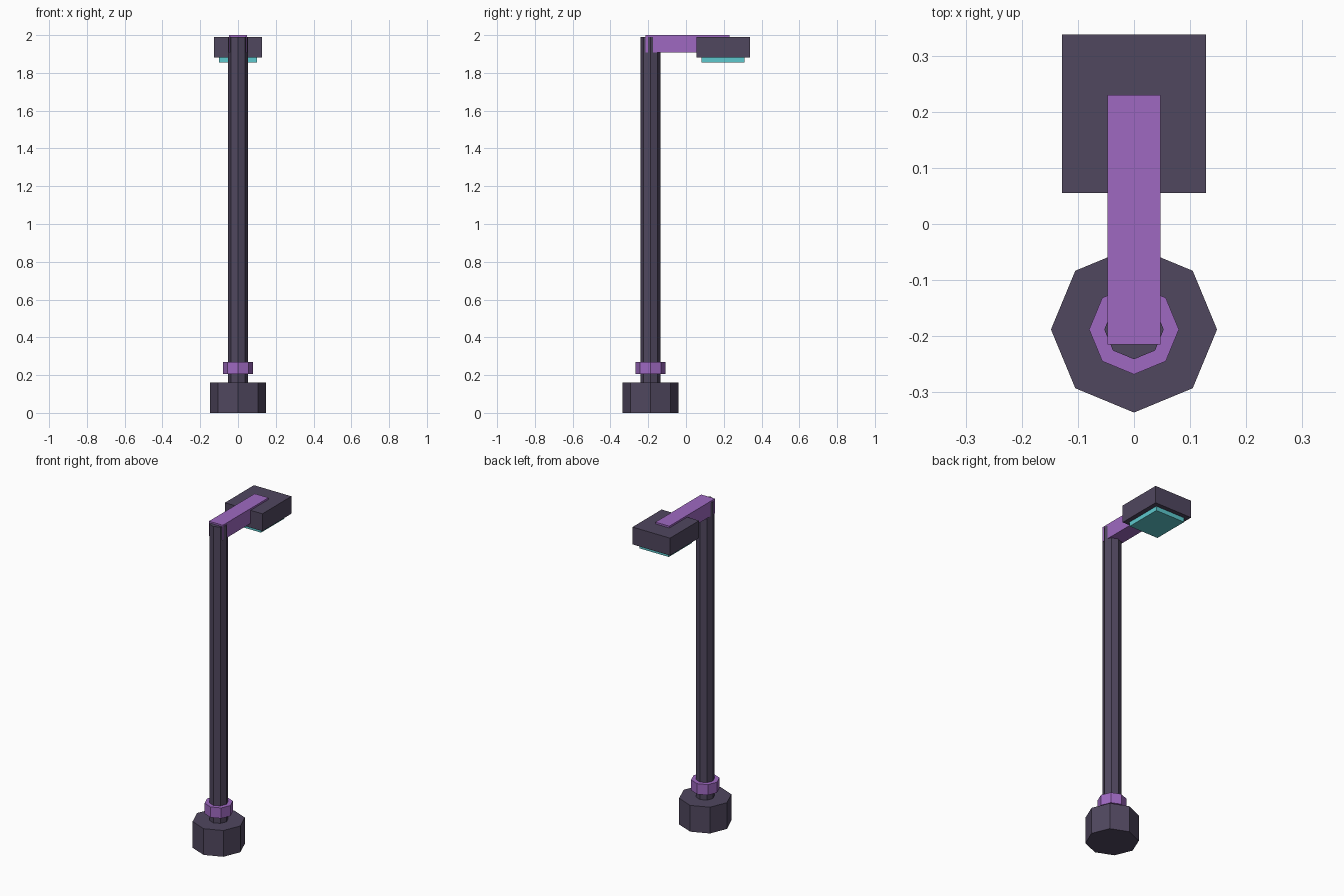
import bpy

default = bpy.data.objects.get("Cube")
if default:
    bpy.data.objects.remove(default, do_unlink=True)


def material(name, rgb):
    mat = bpy.data.materials.new(name)
    mat.use_nodes = True
    colour = (*rgb, 1.0)
    mat.diffuse_color = colour
    mat.node_tree.nodes["Principled BSDF"].inputs["Base Color"].default_value = colour
    return mat


DARK = material("dark slate", (0.08, 0.063, 0.114))
PURPLE = material("purple", (0.342, 0.141, 0.533))
TEAL = material("teal glow", (0.11, 0.58, 0.61))

POLE_Y = -0.188


def finish(name, mat):
    obj = bpy.context.object
    obj.name = obj.data.name = name
    obj.data.materials.append(mat)
    bpy.ops.object.transform_apply(location=False, rotation=False, scale=True)
    return obj


def octagon(name, radius, z0, z1, mat):
    """Eight-sided column on the pole axis."""
    bpy.ops.mesh.primitive_cylinder_add(
        vertices=8, radius=radius, depth=z1 - z0,
        location=(0, POLE_Y, (z0 + z1) / 2))
    return finish(name, mat)


def block(name, half_width, y0, y1, z0, z1, mat):
    """Box centred on x."""
    bpy.ops.mesh.primitive_cube_add(
        size=1, location=(0, (y0 + y1) / 2, (z0 + z1) / 2))
    bpy.context.object.scale = (2 * half_width, y1 - y0, z1 - z0)
    return finish(name, mat)


# Foot, pole and collar
octagon("base", 0.148, 0.0, 0.162, DARK)
octagon("pole", 0.053, 0.08, 1.99, DARK)
octagon("collar", 0.08, 0.205, 0.27, PURPLE)

# Arm reaching back to the lamp
block("arm", 0.047, -0.215, 0.23, 1.908, 2.0, PURPLE)
block("lamp_housing", 0.128, 0.055, 0.338, 1.882, 1.989, DARK)
block("lamp_panel", 0.1, 0.082, 0.311, 1.855, 1.89, TEAL)
